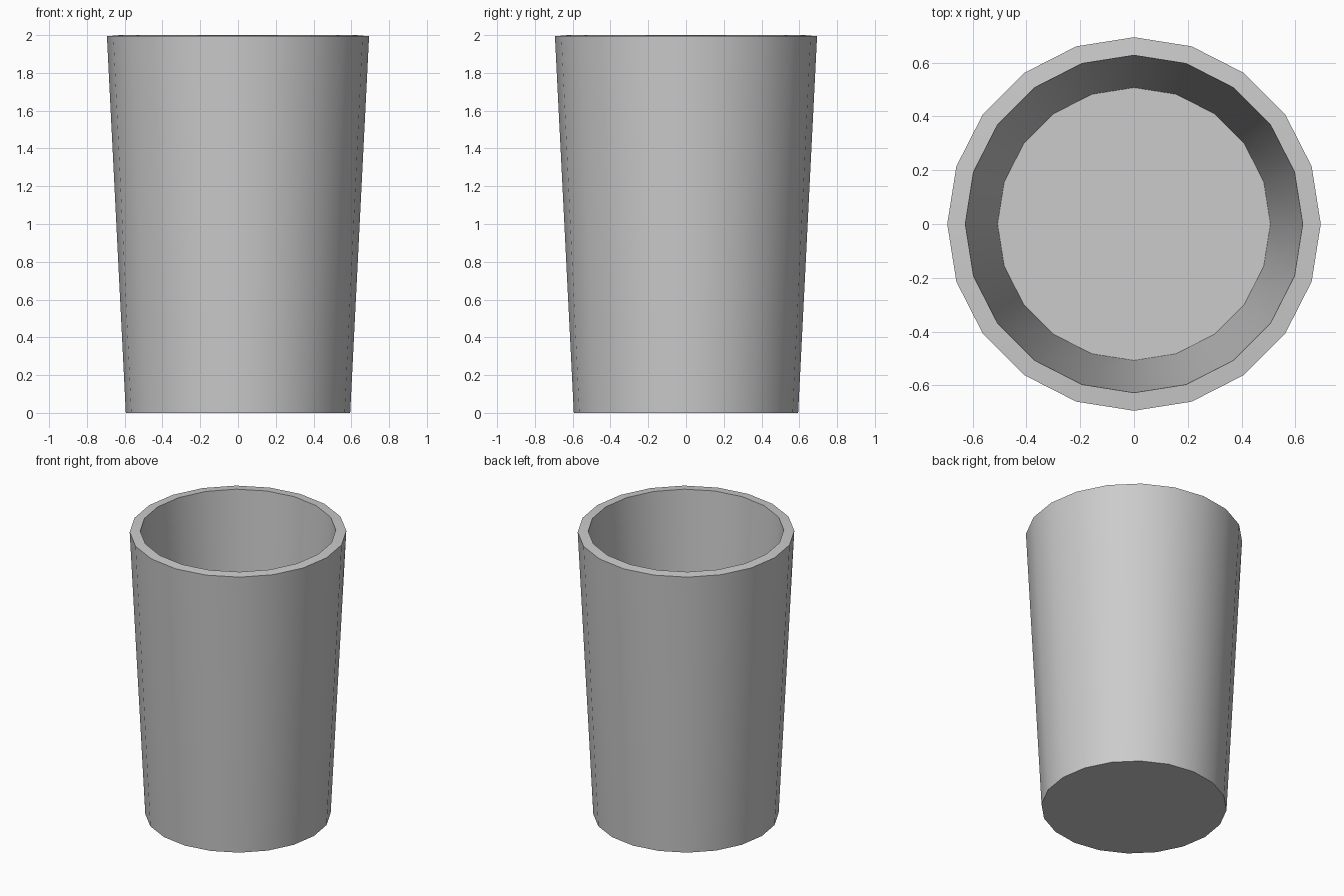
import bpy, bmesh, math

if "Cube" in bpy.data.objects:
    bpy.data.objects.remove(bpy.data.objects["Cube"])

SIDES = 20
# profile (radius, height): outer base, outer rim, inner rim, inner floor
PROFILE = [(0.594, 0.0), (0.694, 1.994), (0.627, 2.0), (0.507, 0.085)]

bm = bmesh.new()
rings = []
for r, z in PROFILE:
    rings.append([bm.verts.new((r * math.cos(2 * math.pi * i / SIDES),
                                r * math.sin(2 * math.pi * i / SIDES), z))
                  for i in range(SIDES)])

# outer wall, rim and inner wall
for low, high in zip(rings, rings[1:]):
    for i in range(SIDES):
        j = (i + 1) % SIDES
        bm.faces.new((low[i], low[j], high[j], high[i]))

# underside and inner floor
bm.faces.new(rings[0][::-1])
bm.faces.new(rings[-1])
bmesh.ops.recalc_face_normals(bm, faces=bm.faces[:])

mesh = bpy.data.meshes.new("cup")
bm.to_mesh(mesh)
bm.free()
cup = bpy.data.objects.new("cup", mesh)
bpy.context.collection.objects.link(cup)

# smooth walls, sharp rim and base
bpy.context.view_layer.objects.active = cup
cup.select_set(True)
bpy.ops.object.shade_smooth_by_angle(angle=math.radians(30))
